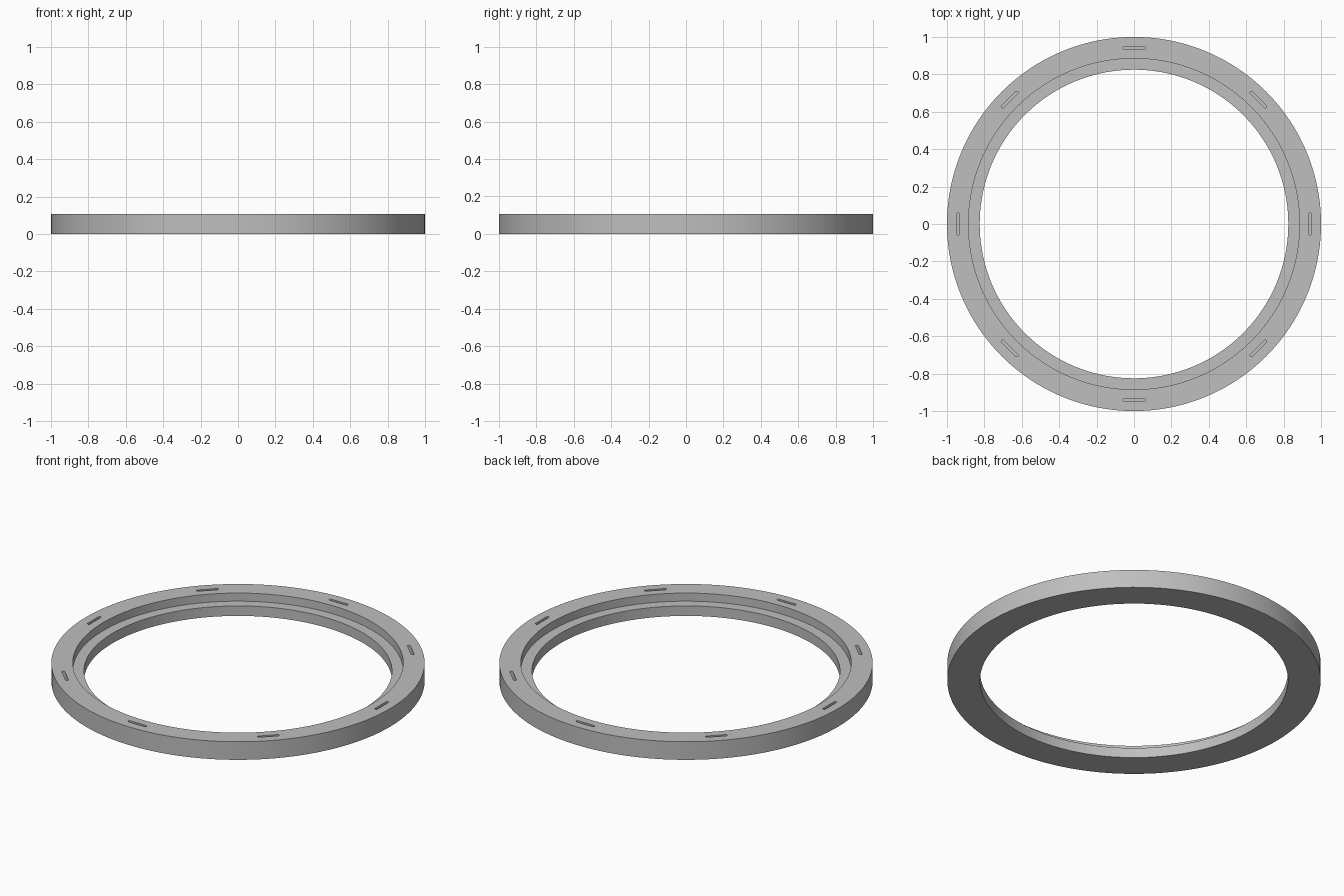
import bpy
import bmesh
from math import pi, cos, sin
from mathutils import Matrix

SEGMENTS = 160
HEIGHT = 0.107
SLOT_RADIUS, SLOT_LENGTH, SLOT_WIDTH, SLOT_DEPTH = 0.94, 0.12, 0.016, 0.05

cube = bpy.data.objects.get("Cube")
if cube:
    bpy.data.objects.remove(cube, do_unlink=True)

grey = bpy.data.materials.new("neutral grey")
grey.use_nodes = True
colour = (0.52, 0.52, 0.52, 1)
grey.diffuse_color = colour
grey.node_tree.nodes["Principled BSDF"].inputs["Base Color"].default_value = colour


def make_object(name, bm):
    bmesh.ops.recalc_face_normals(bm, faces=bm.faces)
    mesh = bpy.data.meshes.new(name)
    bm.to_mesh(mesh)
    bm.free()
    mesh.materials.append(grey)
    obj = bpy.data.objects.new(name, mesh)
    bpy.context.collection.objects.link(obj)
    return obj


# Ring: stepped cross-section (radius, height) turned around z
profile = [(0.825, 0), (1, 0), (1, HEIGHT), (0.885, HEIGHT), (0.885, 0.059), (0.825, 0.059)]
bm = bmesh.new()
loops = []
for i in range(SEGMENTS):
    a = 2 * pi * i / SEGMENTS
    loops.append([bm.verts.new((r * cos(a), r * sin(a), z)) for r, z in profile])
for i, loop in enumerate(loops):
    following = loops[(i + 1) % SEGMENTS]
    for j in range(len(profile)):
        k = (j + 1) % len(profile)
        bm.faces.new((loop[j], following[j], following[k], loop[k]))
ring = make_object("stepped_ring", bm)

# Slot cutters: eight round-ended bars set along the rim
bm = bmesh.new()
end_radius = SLOT_WIDTH / 2
for n in range(8):
    turn = Matrix.Rotation(n * pi / 4, 4, "Z")
    outline = []
    for side in (1, -1):
        for step in range(7):
            a = pi * step / 6 + (0 if side > 0 else pi)
            x = SLOT_RADIUS + end_radius * cos(a)
            y = side * (SLOT_LENGTH / 2 - end_radius) + end_radius * sin(a)
            outline.append(bm.verts.new(turn @ Matrix.Translation((x, y, HEIGHT - SLOT_DEPTH)).translation))
    base = bm.faces.new(outline)
    grown = bmesh.ops.extrude_face_region(bm, geom=[base])["geom"]
    top = [v for v in grown if isinstance(v, bmesh.types.BMVert)]
    bmesh.ops.translate(bm, verts=top, vec=(0, 0, SLOT_DEPTH + 0.05))
cutter = make_object("slot_cutters", bm)
cutter.hide_render = True

# Cut the slots, then remove the helper
bpy.ops.object.select_all(action="DESELECT")
ring.select_set(True)
bpy.context.view_layer.objects.active = ring
cut = ring.modifiers.new("slots", "BOOLEAN")
cut.operation = "DIFFERENCE"
cut.solver = "EXACT"
cut.object = cutter
bpy.ops.object.modifier_apply(modifier=cut.name)
bpy.data.objects.remove(cutter, do_unlink=True)
bpy.ops.object.shade_smooth_by_angle(angle=pi / 5)
